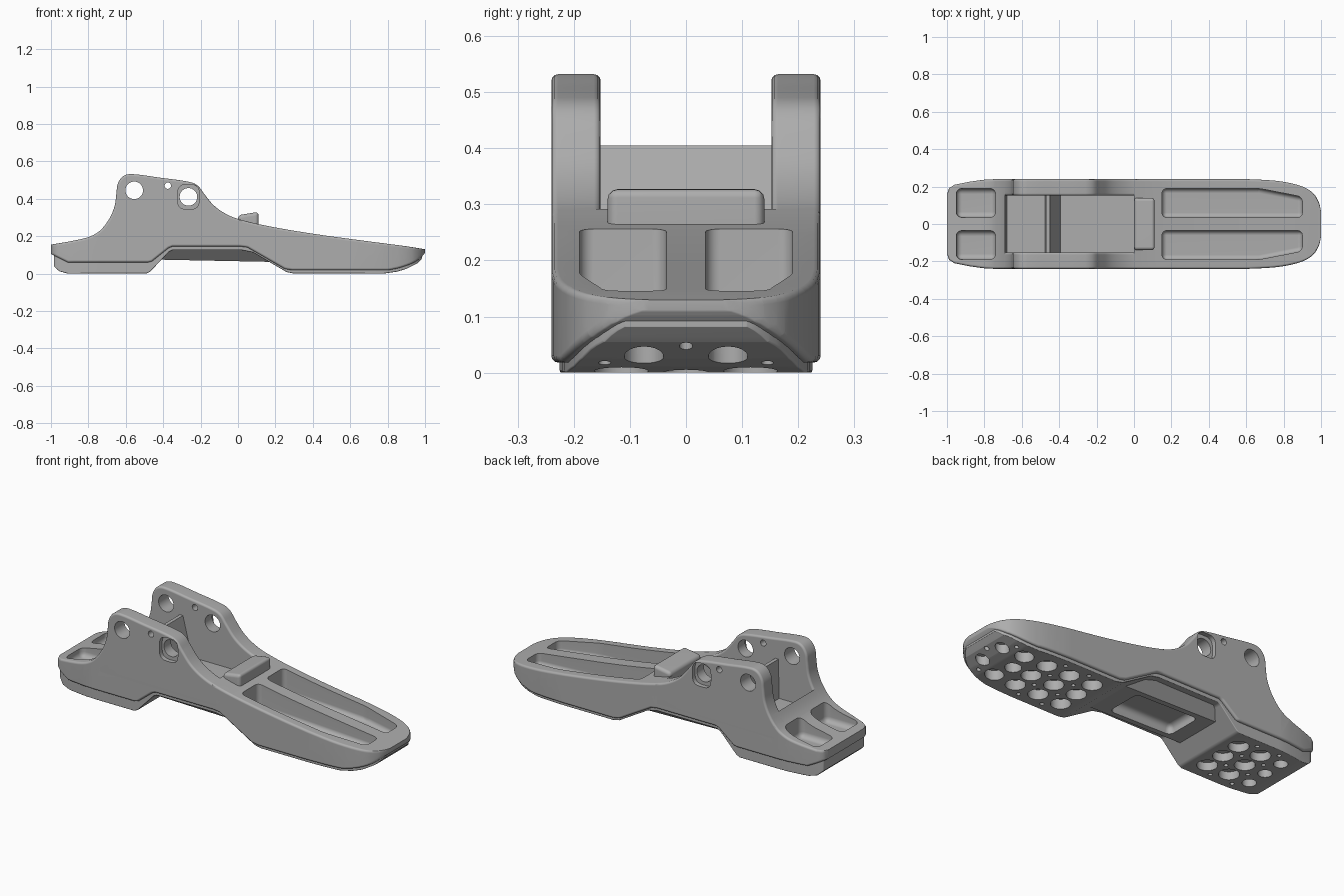
import bpy, bmesh
from math import cos, sin, pi, copysign
from mathutils import Vector, Matrix
from mathutils.geometry import interpolate_bezier

cube = bpy.data.objects.get("Cube")
if cube:
    bpy.data.objects.remove(cube, do_unlink=True)

GREY = (0.42, 0.42, 0.42, 1)
grey = bpy.data.materials.new("plain grey")
grey.use_nodes = True
grey.diffuse_color = GREY
grey.node_tree.nodes["Principled BSDF"].inputs["Base Color"].default_value = GREY


def smooth(points, steps=5):
    """Smooth curve through a few points."""
    p = [Vector((x, z, 0)) for x, z in points]
    t = [(p[min(i + 1, len(p) - 1)] - p[max(i - 1, 0)]).normalized() for i in range(len(p))]
    out = []
    for i in range(len(p) - 1):
        d = (p[i + 1] - p[i]).length / 3
        seg = interpolate_bezier(p[i], p[i] + t[i] * d, p[i + 1] - t[i + 1] * d, p[i + 1], steps + 1)
        out += [(v.x, v.y) for v in seg[:-1]]
    return out + [points[-1]]


# Half width of the foot along its length
PLAN = [(-1, .165), (-.988, .192), (-.96, .21), (-.88, .226), (-.8, .237), (-.74, .24)]
PLAN += smooth([(.6, .24), (.75, .232), (.86, .213), (.93, .186), (.97, .15), (.99, .112),
                (1, .07)], 3)


def half_width(x):
    for (xa, wa), (xb, wb) in zip(PLAN, PLAN[1:]):
        if x <= xb:
            return wa + (wb - wa) * max(0, x - xa) / (xb - xa)
    return PLAN[-1][1]


def make_object(name, bm):
    bmesh.ops.recalc_face_normals(bm, faces=bm.faces)
    mesh = bpy.data.meshes.new(name)
    bm.to_mesh(mesh)
    bm.free()
    mesh.materials.append(grey)
    obj = bpy.data.objects.new(name, mesh)
    bpy.context.collection.objects.link(obj)
    return obj


def bevel(bm, edges, radius, segments=3):
    bmesh.ops.bevel(bm, geom=edges, offset=radius, segments=segments, profile=0.5,
                    affect='EDGES', clamp_overlap=False)


def prism(name, profile, y0, y1, radius=0, every_edge=False, inset=None):
    """Extrude a side profile across y; an inset makes it follow the plan outline."""
    bm = bmesh.new()
    face = bm.faces.new([bm.verts.new((x, y0, z)) for x, z in profile])
    ext = bmesh.ops.extrude_face_region(bm, geom=[face])
    for v in ext["geom"]:
        if isinstance(v, bmesh.types.BMVert):
            v.co.y = y1
    bmesh.ops.recalc_face_normals(bm, faces=bm.faces)
    if radius:
        bevel(bm, [e for e in bm.edges if every_edge or
                   abs(e.verts[0].co.y - e.verts[1].co.y) < 1e-6], radius)
    if inset is not None:
        for x, _ in PLAN[1:-1]:
            bmesh.ops.bisect_plane(bm, geom=bm.verts[:] + bm.edges[:] + bm.faces[:],
                                   dist=1e-5, plane_co=(x, 0, 0), plane_no=(1, 0, 0))
        for v in bm.verts:
            v.co.y *= (half_width(v.co.x) - inset) / y1
    return make_object(name, bm)


def add_pocket(bm, outline, floor, slope, top, radius):
    """Rounded pocket cutter whose floor falls towards +x."""
    part = bmesh.new()
    x0 = outline[0][0]
    low = part.faces.new([part.verts.new((x, y, floor - slope * (x - x0))) for x, y in outline])
    ext = bmesh.ops.extrude_face_region(part, geom=[low])
    for v in ext["geom"]:
        if isinstance(v, bmesh.types.BMVert):
            v.co.z = top
    bmesh.ops.recalc_face_normals(part, faces=part.faces)
    bevel(part, [e for e in part.edges if any(abs(v.co.z - top) > 1e-6 for v in e.verts)],
          radius, 4)
    temp = bpy.data.meshes.new("temp")
    part.to_mesh(temp)
    part.free()
    bm.from_mesh(temp)
    bpy.data.meshes.remove(temp)


def add_hole(bm, centre, radius, depth, axis='Z'):
    turn = Matrix.Rotation(pi / 2, 4, 'X') if axis == 'Y' else Matrix()
    bmesh.ops.create_cone(bm, cap_ends=True, segments=32, radius1=radius, radius2=radius,
                          depth=depth, matrix=Matrix.Translation(centre) @ turn)


def cut(targets, cutter):
    cutter.hide_render = True
    for obj in targets:
        mod = obj.modifiers.new("cut", 'BOOLEAN')
        mod.operation, mod.solver, mod.object = 'DIFFERENCE', 'EXACT', cutter
        bpy.context.view_layer.objects.active = obj
        bpy.ops.object.modifier_apply(modifier=mod.name)
    bpy.data.objects.remove(cutter, do_unlink=True)


# Upper side outline, heel to toe
upper = smooth([(-1, .155), (-.9, .172), (-.8, .195), (-.74, .228), (-.69, .29), (-.66, .36),
                (-.65, .43), (-.643, .48), (-.615, .52), (-.57, .532), (-.42, .513),
                (-.26, .49), (-.215, .47), (-.18, .425), (-.13, .365), (-.07, .322),
                (0, .292), (.15, .256), (.4, .213), (.7, .172), (.9, .146), (1, .13)])
under = smooth([(1, .112), (.985, .092), (.95, .064), (.9, .042), (.85, .027), (.8, .018)], 2)
under += [(.29, .018), (.25, .025), (.05, .14), (.01, .145), (-.35, .145), (-.37, .137),
          (-.46, .065), (-.48, .06), (-.91, .06), (-1, .105)]

# Main body with a slot between the ears
heel_top = [p for p in upper if p[0] < -.685]
toe_top = [p for p in upper if p[0] > -1e-5]
body = prism("foot_body", heel_top + [(-.68, .185), (0, .185)] + toe_top + under,
             -.24, .24, .012, inset=0)

# Sole layer, slightly narrower than the body
sole = prism("sole", [(-.985, .115), (-.985, .04), (-.955, .012), (-.91, 0), (-.49, 0),
                      (-.47, .01), (-.37, .115), (-.35, .125), (.02, .125), (.08, .113),
                      (.26, .008), (.3, 0), (.78, 0), (.85, .01), (.9, .025), (.96, .055),
                      (.985, .082), (.985, .1), (.97, .098), (.9, .06), (.8, .035), (.25, .035),
                      (.05, .15), (-.36, .155), (-.48, .08), (-.91, .08)],
             -.225, .225, .004, inset=.015)

# Pockets in toe and heel
bm = bmesh.new()
for s in (1, -1):
    add_pocket(bm, [(.15, s * .035), (.15, s * .19), (.67, s * .19), (.9, s * .145),
                    (.9, s * .035)], .118, .05, .6, .025)
    add_pocket(bm, [(-.95, s * .035), (-.95, s * .19), (-.74, s * .19), (-.74, s * .035)],
               .115, 0, .6, .03)
cut([body], make_object("pocket_cutter", bm))

# Tread holes
bm = bmesh.new()
for row in (-.12, 0, .12):
    for x, r in ((-.57, .052), (-.71, .052), (-.84, .036)):
        add_hole(bm, (x, row, 0), r, .09)
    for x in (.37, .515, .66):
        add_hole(bm, (x, row, 0), .051, .11)
for s in (1, -1):
    add_hole(bm, (.8, s * .115, 0), .048, .11)
    add_hole(bm, (.908, s * .075, .015), .035, .11)
    for x in (-.64, -.78, .44, .59):
        add_hole(bm, (x, s * .06, 0), .011, .08)
        add_hole(bm, (x, s * .18, 0), .011, .08)
    add_hole(bm, (.875, s * .145, .015), .011, .08)
add_hole(bm, (.775, 0, 0), .042, .11)
add_hole(bm, (.945, 0, .03), .012, .1)
cut([body, sole], make_object("tread_cutter", bm))

# Raised arch block with a recess underneath
bm = bmesh.new()
bmesh.ops.create_cube(bm, size=1)
for v in bm.verts:
    high = v.co.z > 0
    v.co.y = copysign(.215 if high else .135, v.co.y)
    if v.co.x > 0:
        v.co.x, v.co.z = (.1, .15) if high else (.2, .062)
    else:
        v.co.x, v.co.z = -.45, (.15 if high else .075)
arch = make_object("arch_block", bm)
bm = bmesh.new()
add_pocket(bm, [(-.32, -.105), (-.32, .105), (.07, .105), (.07, -.105)], .122, 0, 0, .03)
cut([arch], make_object("recess_cutter", bm))

# Ankle ears with pivot holes and outer counterbores
ear_top = [p for p in upper if -.73 < p[0] < .05]
ears = []
for s, side in ((1, "left"), (-1, "right")):
    ear = prism(side + "_ear", ear_top + [(.05, .158), (-.73, .158)],
                *sorted((s * .152, s * .24)), .012)
    bm = bmesh.new()
    for x, z, r in ((-.555, .445, .047), (-.375, .47, .017), (-.265, .41, .047)):
        add_hole(bm, (x, s * .195, z), r, .3, 'Y')
    cut([ear], make_object("pivot_cutter", bm))
    # Counterbore shaped as a rounded rectangle
    ring = []
    for k in range(32):
        c, d = cos((k + .5) * pi / 16), sin((k + .5) * pi / 16)
        ring.append((-.265 + .058 * copysign(abs(c) ** .6, c),
                     .41 + .066 * copysign(abs(d) ** .6, d)))
    cut([ear], prism("counterbore_cutter", ring, *sorted((s * .215, s * .27))))
    ears.append(ear)

# Cross wall between the ears, and the stop pad in front of the slot
wall = prism("cross_wall", [(-.475, .17), (-.47, .405), (-.45, .405), (-.39, .17)], -.155, .155)
pad = prism("stop_pad", [(0, .24), (0, .312), (.11, .33), (.11, .23)], -.14, .14, .018, True)

# Smooth shading with sharp edges kept and flat faces left flat
parts = [body, sole, arch, wall, pad] + ears
bpy.ops.object.select_all(action='DESELECT')
for obj in parts:
    obj.select_set(True)
bpy.context.view_layer.objects.active = body
bpy.ops.object.shade_smooth_by_angle(angle=0.6)
for obj in parts:
    obj.modifiers.new("flat_faces", 'WEIGHTED_NORMAL').keep_sharp = True
